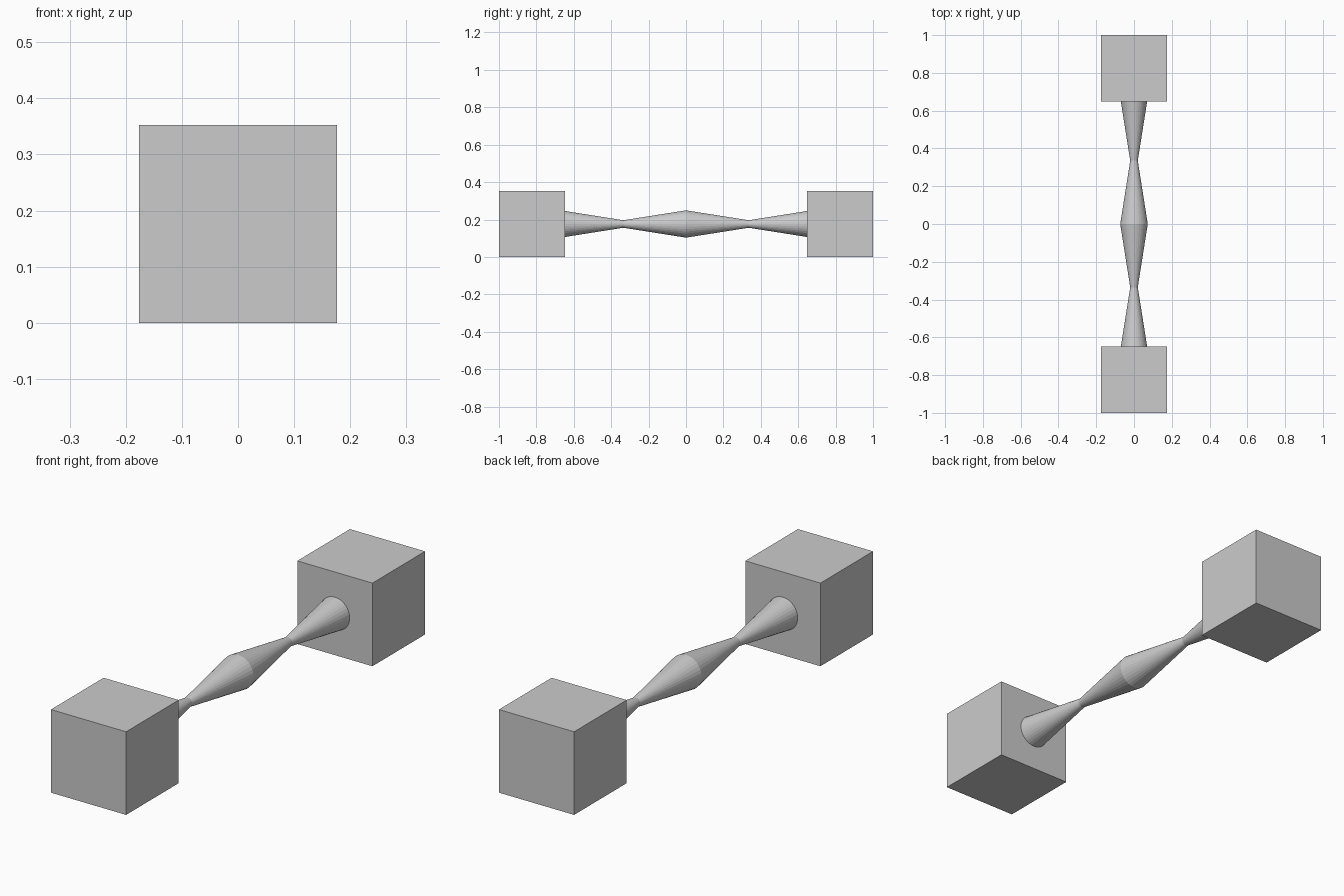
import bpy, bmesh, math

if "Cube" in bpy.data.objects:
    bpy.data.objects.remove(bpy.data.objects["Cube"])

SIDE = 0.352      # end block edge length
MID_Z = SIDE / 2  # height of the bar axis
SEGMENTS = 32

grey = bpy.data.materials.new("grey")
grey.diffuse_color = (0.6, 0.6, 0.6, 1)
grey.use_nodes = True
grey.node_tree.nodes["Principled BSDF"].inputs["Base Color"].default_value = grey.diffuse_color


def add_object(name, bm):
    mesh = bpy.data.meshes.new(name)
    bmesh.ops.recalc_face_normals(bm, faces=bm.faces)
    bm.to_mesh(mesh)
    bm.free()
    mesh.materials.append(grey)
    obj = bpy.data.objects.new(name, mesh)
    bpy.context.collection.objects.link(obj)
    obj.location.z = MID_Z
    return obj


# Cube blocks at both ends
for name, sign in (("front_block", -1), ("back_block", 1)):
    bm = bmesh.new()
    bmesh.ops.create_cube(bm, size=SIDE)
    block = add_object(name, bm)
    block.location.y = sign * (1 - SIDE / 2)

# Faceted bar: radius swells at the middle and ends, narrows between them
profile = [(-0.67, 0.073), (-0.335, 0.02), (0, 0.073), (0.335, 0.02), (0.67, 0.073)]
bm = bmesh.new()
rings = []
for y, r in profile:
    angles = [2 * math.pi * i / SEGMENTS for i in range(SEGMENTS)]
    rings.append([bm.verts.new((r * math.cos(a), y, r * math.sin(a))) for a in angles])
for low, high in zip(rings, rings[1:]):
    for i in range(SEGMENTS):
        j = (i + 1) % SEGMENTS
        bm.faces.new((low[i], low[j], high[j], high[i]))
bm.faces.new(rings[0])
bm.faces.new(rings[-1])
add_object("connecting_bar", bm)
